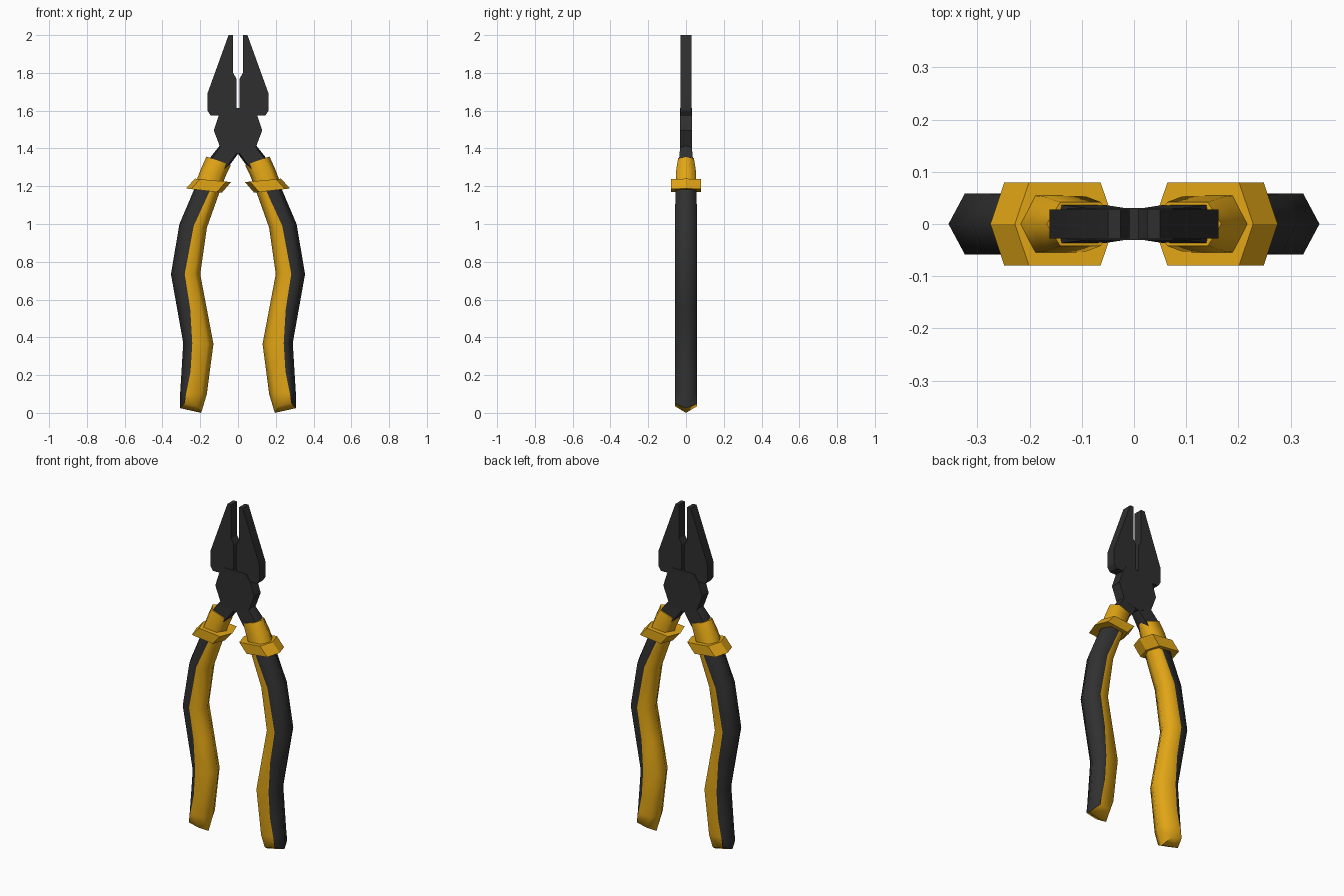
import bpy, bmesh, math

if "Cube" in bpy.data.objects:
    bpy.data.objects.remove(bpy.data.objects["Cube"])


def material(name, rgb):
    m = bpy.data.materials.new(name)
    m.diffuse_color = (*rgb, 1)
    m.use_nodes = True
    m.node_tree.nodes["Principled BSDF"].inputs["Base Color"].default_value = m.diffuse_color
    return m


METAL = material("dark_steel", (0.028, 0.028, 0.028))
YELLOW = material("yellow_plastic", (0.76, 0.38, 0.008))
RUBBER = material("black_rubber", (0.03, 0.03, 0.03))


def finish(name, bm, mats, angle, mirror=True):
    bmesh.ops.recalc_face_normals(bm, faces=bm.faces)
    mesh = bpy.data.meshes.new(name)
    bm.to_mesh(mesh)
    bm.free()
    for m in mats:
        mesh.materials.append(m)
    ob = bpy.data.objects.new(name, mesh)
    bpy.context.collection.objects.link(ob)
    bpy.ops.object.select_all(action='DESELECT')
    ob.select_set(True)
    bpy.context.view_layer.objects.active = ob
    bpy.ops.object.shade_smooth_by_angle(angle=math.radians(angle))
    if mirror:
        mod = ob.modifiers.new("mirror", 'MIRROR')
        mod.use_mirror_merge = False
    return ob


def plate(name, pts, half, mirror):
    """Flat x-z outline given thickness in y."""
    bm = bmesh.new()
    face = bm.faces.new([bm.verts.new((x, -half, z)) for x, z in pts])
    out = bmesh.ops.extrude_face_region(bm, geom=[face])
    for v in out["geom"]:
        if isinstance(v, bmesh.types.BMVert):
            v.co.y = half
    return finish(name, bm, [METAL], 20, mirror)


def loft(name, sections, mats, inset=0.2, angle=30):
    """Pointed hexagonal tube. Section: outer (x,z), inner (x,z), half depth,
    colour split (0 inner .. 1 outer), lift of the flat sides."""
    bm = bmesh.new()
    rings = []
    for (ox, oz), (ix, iz), hy, split, lift in sections:
        def point(t, y):
            return bm.verts.new((ix + (ox - ix) * t, y,
                                 iz + (oz - iz) * t + (lift if y else 0)))
        ts = [1, 1 - inset, split, inset, 0, inset, split, 1 - inset]
        ys = [0, -hy, -hy, -hy, 0, hy, hy, hy]
        rings.append([point(t, y) for t, y in zip(ts, ys)])
    for a, b in zip(rings, rings[1:]):
        for j in range(8):
            k = (j + 1) % 8
            f = bm.faces.new((a[j], a[k], b[k], b[j]))
            # outer side of the tube takes the second colour
            if len(mats) > 1 and j in (0, 1, 6, 7):
                f.material_index = 1
    for r in (rings[0], rings[-1]):
        bm.faces.new(r[0:5])
        bm.faces.new(r[4:8] + r[0:1])
    return finish(name, bm, mats, angle)


# Jaws: tapered plates with a slot between them
plate("jaw", [(0.026, 2.0), (0.05, 2.0), (0.162, 1.69), (0.162, 1.60),
              (0.145, 1.575), (0.06, 1.575), (0.009, 1.60), (0.009, 1.77),
              (0.026, 1.80)], 0.028, True)

# Pivot hub
right = [(0.075, 1.615), (0.102, 1.575), (0.128, 1.495), (0.092, 1.40)]
plate("pivot_hub", [(0, 1.615)] + right + [(0, 1.37)]
      + [(-x, z) for x, z in reversed(right)], 0.031, False)

# Steel shanks running from the hub into the sleeves
loft("shank", [((0.085, 1.43), (0.0, 1.372), 0.029, 0.5, 0),
               ((0.143, 1.357), (0.045, 1.31), 0.036, 0.5, 0),
               ((0.18, 1.28), (0.09, 1.26), 0.038, 0.5, 0)],
     [METAL], inset=0.08)

# Yellow sleeves above the guards
loft("sleeve", [((0.167, 1.357), (0.038, 1.312), 0.042, 0.5, 0),
                ((0.197, 1.29), (0.063, 1.26), 0.052, 0.5, 0),
                ((0.232, 1.20), (0.09, 1.19), 0.056, 0.5, 0)],
     [YELLOW], angle=65)

# Slanted hand guards
loft("guard", [((0.228, 1.24), (0.037, 1.222), 0.079, 0.5, 0),
               ((0.275, 1.188), (0.085, 1.166), 0.079, 0.5, 0)],
     [YELLOW], inset=0.14)

# Curved grips: yellow inside, black rubber outside
loft("grip", [((0.225, 1.20), (0.09, 1.19), 0.056, 0.38, 0),
              ((0.31, 1.0), (0.165, 0.98), 0.058, 0.48, 0),
              ((0.355, 0.735), (0.20, 0.735), 0.058, 0.53, 0),
              ((0.322, 0.55), (0.165, 0.55), 0.058, 0.56, 0),
              ((0.29, 0.37), (0.13, 0.365), 0.058, 0.70, 0),
              ((0.299, 0.22), (0.15, 0.215), 0.058, 0.68, 0),
              ((0.306, 0.11), (0.165, 0.10), 0.058, 0.77, 0),
              ((0.306, 0.025), (0.195, 0.0), 0.058, 0.79, 0.03)],
     [YELLOW, RUBBER], inset=0.2, angle=65)
